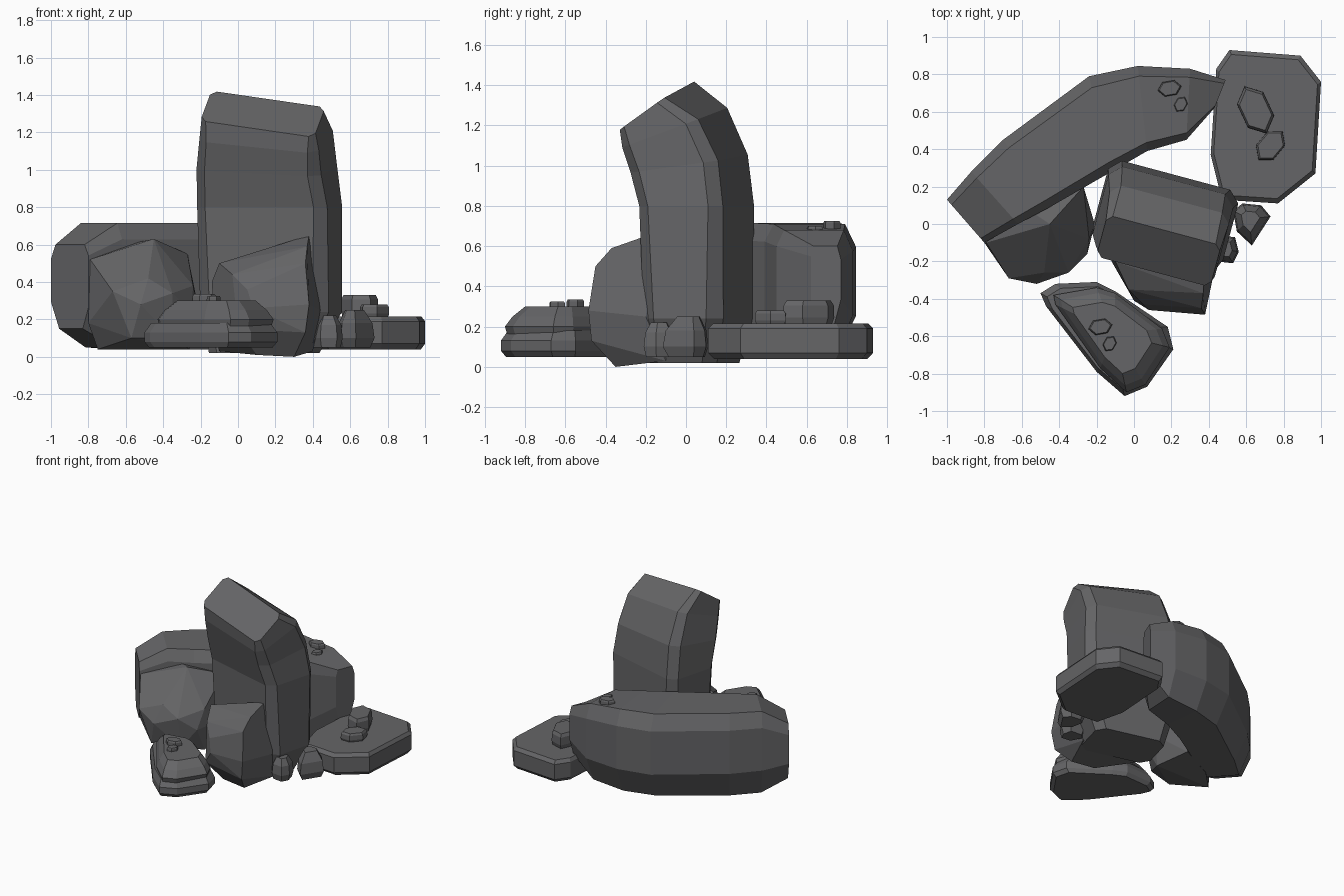
import bpy
import bmesh
import math
from mathutils import Vector, Matrix

default_cube = bpy.data.objects.get("Cube")
if default_cube:
    bpy.data.objects.remove(default_cube, do_unlink=True)

# One dark stone colour for everything
stone = bpy.data.materials.new("dark_grey_stone")
stone.use_nodes = True
stone_colour = (.13, .13, .135, 1)
stone.diffuse_color = stone_colour
shader = stone.node_tree.nodes["Principled BSDF"]
shader.inputs["Base Color"].default_value = stone_colour
shader.inputs["Roughness"].default_value = .9


def finish(name, bm):
    """Fix normals and turn the bmesh into an object."""
    bmesh.ops.recalc_face_normals(bm, faces=bm.faces[:])
    mesh = bpy.data.meshes.new(name)
    bm.to_mesh(mesh)
    bm.free()
    mesh.materials.append(stone)
    rock = bpy.data.objects.new(name, mesh)
    bpy.context.scene.collection.objects.link(rock)


def loft(name, rings):
    """Skin a closed, flat-faced body over rings of equal point count."""
    bm = bmesh.new()
    loops = [[bm.verts.new(point) for point in ring] for ring in rings]
    for lower, upper in zip(loops, loops[1:]):
        for i in range(len(lower)):
            j = (i + 1) % len(lower)
            bm.faces.new((lower[i], lower[j], upper[j], upper[i]))
    bm.faces.new(loops[0][::-1])
    bm.faces.new(loops[-1])
    finish(name, bm)


def hull(name, points):
    """Wrap a faceted boulder around a few corner points."""
    bm = bmesh.new()
    for point in points:
        bm.verts.new(point)
    result = bmesh.ops.convex_hull(bm, input=bm.verts[:])
    loose = {v for v in result["geom_interior"] + result["geom_unused"]
             if isinstance(v, bmesh.types.BMVert)}
    bmesh.ops.delete(bm, geom=list(loose), context='VERTS')
    bmesh.ops.dissolve_limit(bm, angle_limit=math.radians(9),
                             verts=bm.verts[:], edges=bm.edges[:])
    finish(name, bm)


def stack(name, outline, layers):
    """Stack copies of an outline, each (height, scale), into a layered slab."""
    centre = sum((Vector(p) for p in outline), Vector((0, 0))) / len(outline)
    rings = []
    for height, scale in layers:
        flat = [centre.lerp(Vector(p), scale) for p in outline]
        rings.append([(p.x, p.y, height) for p in flat])
    loft(name, rings)


def pebble(name, centre, size, turn, bottom, top):
    """Small six-sided stone with a bevelled crown."""
    spin = Matrix.Rotation(math.radians(turn), 2)
    outline = []
    for i in range(6):
        angle = math.tau * i / 6
        corner = Vector((size[0] * math.cos(angle), size[1] * math.sin(angle)))
        outline.append(Vector(centre) + spin @ corner)
    rise = top - bottom
    stack(name, outline, [(bottom, .9), (bottom + rise * .3, 1),
                          (bottom + rise * .8, .98), (top, .86)])


# Tall leaning stone: chamfered rectangular rings in a turned frame
def tall_ring(left, right, front, back, front_z, back_z, cut, slope):
    corners = [(left + cut, front), (right - cut, front),
               (right, front + cut), (right, back - cut),
               (right - cut, back), (left + cut, back),
               (left, back - cut), (left, front + cut)]
    turn = Matrix.Rotation(math.radians(-15), 2)
    ring = []
    for u, v in corners:
        place = turn @ Vector((u, v))
        blend = (v - front) / (back - front)
        height = front_z + (back_z - front_z) * blend - slope * (u - .15)
        ring.append((place.x, place.y, height))
    return ring


loft("tall_stone", [
    tall_ring(-.15, .4, -.1, .25, .02, .02, .06, 0),
    tall_ring(-.2, .51, -.1, .31, .24, .24, .07, 0),
    tall_ring(-.21, .51, -.12, .31, .8, .8, .06, 0),
    tall_ring(-.2, .49, -.17, .28, .98, 1.04, .06, .05),
    tall_ring(-.17, .49, -.21, .18, 1.12, 1.26, .05, .1),
    tall_ring(-.15, .48, -.22, .01, 1.22, 1.38, .03, .14),
])

# Boulder leaning on the foot of the tall stone
hull("front_boulder", [
    (-.14, -.15, .4), (-.1, -.2, .5), (.38, -.2, .65), (.37, -.37, .59),
    (.36, -.45, .5), (.05, -.43, .36), (-.03, -.35, .44), (.08, -.46, .26),
    (.38, -.485, .28), (.36, -.47, .13), (.44, -.2, .25), (.3, -.35, 0),
    (.1, -.33, .01), (-.12, -.2, .1), (0, -.41, .15), (.4, -.1, .03),
    (-.1, -.1, .03), (.4, -.1, .6),
])


# Curved rear wall: octagonal sections from outer edge to inner edge
def wall_ring(outer, inner, low, high):
    section = [(0, .32), (0, .83), (.12, 1), (.9, 1),
               (1, .87), (1, .25), (.85, 0), (.22, 0)]
    ring = []
    for across, up in section:
        place = Vector(outer).lerp(Vector(inner), across)
        ring.append((place.x, place.y, low + (high - low) * up))
    return ring


loft("curved_wall_stone", [
    wall_ring((-1, .13), (-.8, -.1), .15, .6),
    wall_ring((-.87, .28), (-.62, 0), .05, .715),
    wall_ring((-.7, .45), (-.45, .09), .04, .715),
    wall_ring((-.24, .79), (-.12, .28), .04, .715),
    wall_ring((.02, .845), (.07, .39), .04, .71),
    wall_ring((.3, .83), (.28, .45), .06, .68),
    wall_ring((.49, .77), (.43, .62), .21, .6),
])

# Boulder filling the hollow of the wall
hull("left_boulder", [
    (-.79, -.1, .52), (-.45, 0, .63), (-.27, .2, .55), (-.24, -.08, .38),
    (-.21, 0, .25), (-.25, -.16, .24), (-.35, -.26, .34), (-.48, -.26, .42),
    (-.52, -.32, .28), (-.67, -.29, .35), (-.57, -.28, .1), (-.8, -.1, .18),
    (-.35, -.22, .1), (-.26, -.05, .04), (-.6, .1, .04), (-.3, .25, .04),
    (-.75, -.05, .04), (-.6, .1, .6),
])

# Flat slab behind on the left side
stack("rear_slab",
      [(.41, .37), (.47, .13), (.77, .11), (.97, .27),
       (1, .76), (.89, .9), (.51, .93), (.44, .83)],
      [(.04, .93), (.07, 1), (.19, 1), (.215, .94)])

# Two-layered slab at the front: broad base and a smaller crown
stack("front_slab_base",
      [(-.5, -.37), (-.42, -.32), (-.2, -.31), (-.1, -.36), (.18, -.55),
       (.21, -.67), (.07, -.87), (-.05, -.92), (-.2, -.79), (-.47, -.44)],
      [(.05, .93), (.08, 1), (.13, 1), (.18, .9)])
stack("front_slab_crown",
      [(-.43, -.38), (-.2, -.34), (-.1, -.37), (.15, -.56),
       (.19, -.66), (.06, -.86), (-.04, -.9), (-.18, -.77), (-.42, -.43)],
      [(.15, .95), (.2, 1), (.25, .88), (.3, .68)])

# Standing stones beside the tall stone
stack("side_stone_large",
      [(.53, .07), (.55, -.04), (.63, -.115), (.73, .04), (.68, .1), (.58, .11)],
      [(.05, .8), (.1, 1), (.18, .9), (.25, .5)])
stack("side_stone_small",
      [(.39, -.1), (.44, -.2), (.53, -.21), (.56, -.15), (.54, -.07), (.43, -.06)],
      [(.05, .85), (.1, 1), (.17, .9), (.22, .55)])

# Loose pebbles resting on the larger stones
pebble("rear_slab_pebble_large", (.65, .61), (.14, .09), 115, .21, .33)
pebble("rear_slab_pebble_small", (.73, .42), (.1, .07), 50, .21, .28)
pebble("wall_pebble_large", (.19, .725), (.065, .045), 10, .67, .725)
pebble("wall_pebble_small", (.25, .64), (.045, .035), 60, .65, .7)
pebble("front_slab_pebble_large", (-.18, -.55), (.065, .045), 10, .285, .335)
pebble("front_slab_pebble_small", (-.13, -.64), (.045, .035), 60, .285, .325)
